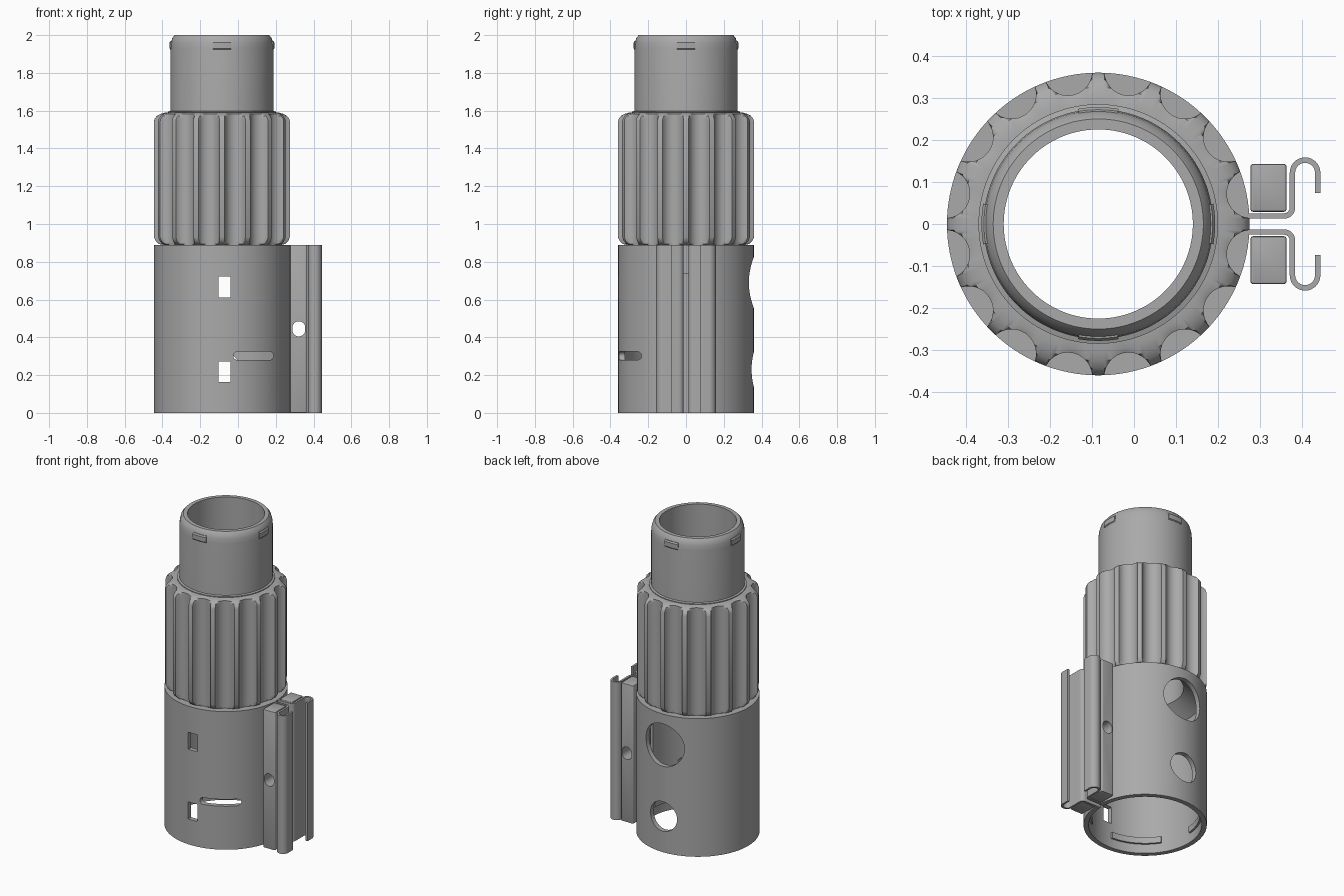
import bpy, bmesh, math
from math import sin, cos, pi, radians

if "Cube" in bpy.data.objects:
    bpy.data.objects.remove(bpy.data.objects["Cube"], do_unlink=True)

AXIS_X = -0.085          # centre line of the tube
TUBE_R, BORE_R = 0.36, 0.225
TUBE_TOP, GRIP_TOP = 0.89, 1.59

grey = bpy.data.materials.new("plain grey")
grey.use_nodes = True
grey.diffuse_color = (0.4, 0.4, 0.4, 1)
grey.node_tree.nodes["Principled BSDF"].inputs["Base Color"].default_value = grey.diffuse_color


def finish(name, bm):
    bmesh.ops.remove_doubles(bm, verts=bm.verts, dist=1e-5)
    bmesh.ops.recalc_face_normals(bm, faces=bm.faces)
    mesh = bpy.data.meshes.new(name)
    bm.to_mesh(mesh)
    bm.free()
    obj = bpy.data.objects.new(name, mesh)
    mesh.materials.append(grey)
    bpy.context.collection.objects.link(obj)
    return obj


def activate(obj):
    bpy.ops.object.select_all(action='DESELECT')
    obj.select_set(True)
    bpy.context.view_layer.objects.active = obj


def smooth(obj):
    activate(obj)
    bpy.ops.object.shade_smooth_by_angle(angle=radians(30))


def ring(name, profile, angles, limit=None, closed=True):
    """Sweep an (r, z) loop round the tube axis; limit(angle) caps the radius."""
    bm = bmesh.new()
    rows = []
    for a in angles:
        cap = limit(a) if limit else 9
        rows.append([bm.verts.new((AXIS_X + min(r, cap) * cos(a), min(r, cap) * sin(a), z))
                     for r, z in profile])
    n = len(profile)
    pairs = list(zip(rows, rows[1:])) + ([(rows[-1], rows[0])] if closed else [])
    for p, q in pairs:
        for i in range(n):
            j = (i + 1) % n
            bm.faces.new((p[i], q[i], q[j], p[j]))
    if not closed:
        bm.faces.new(rows[0])
        bm.faces.new(rows[-1])
    return finish(name, bm)


def rounded(cx, cy, hw, hh, r, steps=12):
    """Outline of a rounded rectangle; a circle or a slot when r is large."""
    pts = []
    for k, (sx, sy) in enumerate(((1, 1), (-1, 1), (-1, -1), (1, -1))):
        for i in range(steps + 1):
            a = (k + i / steps) * pi / 2
            p = (cx + sx * (hw - r) + r * cos(a), cy + sy * (hh - r) + r * sin(a))
            if not pts or math.dist(p, pts[-1]) > 1e-4:
                pts.append(p)
    if math.dist(pts[0], pts[-1]) < 1e-4:
        pts.pop()
    return pts


def prism(name, outline, lo, hi, axis='Z'):
    bm = bmesh.new()
    put = (lambda u, v, w: (u, v, w)) if axis == 'Z' else (lambda u, v, w: (u, w, v))
    a = [bm.verts.new(put(u, v, lo)) for u, v in outline]
    b = [bm.verts.new(put(u, v, hi)) for u, v in outline]
    bm.faces.new(a)
    bm.faces.new(b)
    for i in range(len(a)):
        j = (i + 1) % len(a)
        bm.faces.new((a[i], a[j], b[j], b[i]))
    return finish(name, bm)


def cut(obj, cutter):
    activate(obj)
    cutter.hide_render = True
    mod = obj.modifiers.new("cut", 'BOOLEAN')
    mod.operation, mod.solver, mod.object = 'DIFFERENCE', 'EXACT', cutter
    bpy.ops.object.modifier_apply(modifier=mod.name)
    bpy.data.objects.remove(cutter, do_unlink=True)


def turn(start, end, steps):
    return [radians(start + (end - start) * i / steps) for i in range(steps + 1)]


# Main tube with narrow neck and stepped bore
full = turn(0, 360, 128)[:-1]
tube = ring("tube_body", [
    (0.33, 0), (TUBE_R, 0), (TUBE_R, TUBE_TOP), (0.273, TUBE_TOP), (0.273, 1.93),
    (0.27, 1.96), (0.263, 1.985), (0.25, 2), (BORE_R, 2), (BORE_R, 0.92), (0.33, 0.84)], full)

# Front windows and slot, rear round holes, clamp slit
for z in (0.667, 0.218):
    cut(tube, prism("window_cutter", rounded(-0.072, z, 0.032, 0.055, 0.002, 1), -0.5, 0, 'Y'))
cut(tube, prism("slot_cutter", rounded(0.082, 0.302, 0.106, 0.022, 0.022), -0.5, 0, 'Y'))
for z, r in ((0.69, 0.137), (0.23, 0.095)):
    cut(tube, prism("hole_cutter", rounded(AXIS_X, z, r, r, r), 0, 0.5, 'Y'))
cut(tube, prism("slit_cutter", rounded(0.25, 0, 0.1, 0.012, 0.002, 1), -0.1, 0.735))
smooth(tube)

# Raised arcs inside the bottom mouth
for k in range(4):
    mid = 60 + 90 * k
    smooth(ring(f"inner_lug_{k + 1}",
                [(0.318, 0.06), (0.335, 0.06), (0.335, 0.1), (0.318, 0.1)],
                turn(mid - 27, mid + 27, 14), closed=False))

# Fluted grip: sixteen ridges with round scallops between them
PITCH = 2 * pi / 16
FLUTE_C, FLUTE_R = 0.371, 0.058


def flute(a):
    d = (a % PITCH) - PITCH / 2
    s = FLUTE_R ** 2 - (FLUTE_C * sin(d)) ** 2
    return FLUTE_C * cos(d) - math.sqrt(s) if s > 0 else TUBE_R


edge = math.asin(FLUTE_R / FLUTE_C)
offsets = [PITCH / 2 + edge * sin(i * pi / 18) * 0.999 for i in range(-9, 10)]
grip_angles = [k * PITCH + o for k in range(16)
               for o in [0, PITCH / 2 - edge - 0.002] + offsets + [PITCH / 2 + edge + 0.002]]
grip = ring("fluted_grip", [
    (0.268, TUBE_TOP), (0.318, TUBE_TOP), (0.335, 0.895), (0.35, 0.908), (TUBE_R, 0.93),
    (TUBE_R, 1.545), (0.355, 1.56), (0.343, 1.573), (0.325, 1.583), (0.3, GRIP_TOP),
    (0.268, GRIP_TOP)], grip_angles, flute)
smooth(grip)

# Low collar where the neck leaves the grip
smooth(ring("neck_collar", [(0.268, 1.58), (0.285, 1.58), (0.285, 1.595), (0.268, 1.6)], full))

# Four small catches under the neck rim
for k in range(4):
    smooth(ring(f"neck_catch_{k + 1}",
                [(0.25, 1.925), (0.274, 1.925), (0.278, 1.93), (0.278, 1.96), (0.272, 1.968),
                 (0.25, 1.968)], turn(90 * k - 10, 90 * k + 10, 8), closed=False))


# Clamp strips: bent sheet running the height of the tube, mirrored in y
def arc(cx, cy, r, start, end, steps):
    return [(cx + r * cos(a), cy + r * sin(a)) for a in turn(start, end, steps)]


def strip_outline(side, t=0.0065):
    path = ([(0.26, 0.019)] + arc(0.357, 0.039, 0.02, -90, 0, 6)
            + arc(0.407, 0.122, 0.03, 180, 0, 16) + [(0.437, 0.074)])
    left, right = [], []
    for i, (x, y) in enumerate(path):
        x0, y0 = path[max(i - 1, 0)]
        x1, y1 = path[min(i + 1, len(path) - 1)]
        n = math.hypot(x1 - x0, y1 - y0)
        dx, dy = -(y1 - y0) / n * t, (x1 - x0) / n * t
        left.append((x + dx, side * (y + dy)))
        right.append((x - dx, side * (y - dy)))
    return left + right[::-1]


for side, label in ((1, "back"), (-1, "front")):
    strip = prism(f"clamp_strip_{label}", strip_outline(side), 0, TUBE_TOP)
    block = prism(f"clamp_block_{label}", rounded(0.32, side * 0.086, 0.043, 0.057, 0.007, 4),
                  0, TUBE_TOP)
    activate(block)
    bevel = block.modifiers.new("soft_ends", 'BEVEL')
    bevel.width, bevel.segments, bevel.angle_limit = 0.005, 2, radians(60)
    bpy.ops.object.modifier_apply(modifier=bevel.name)
    # Bolt hole through block and strip
    for part in (strip, block):
        cut(part, prism("bolt_cutter", rounded(0.322, 0.445, 0.034, 0.04, 0.034), -0.3, 0.3, 'Y'))
        smooth(part)
